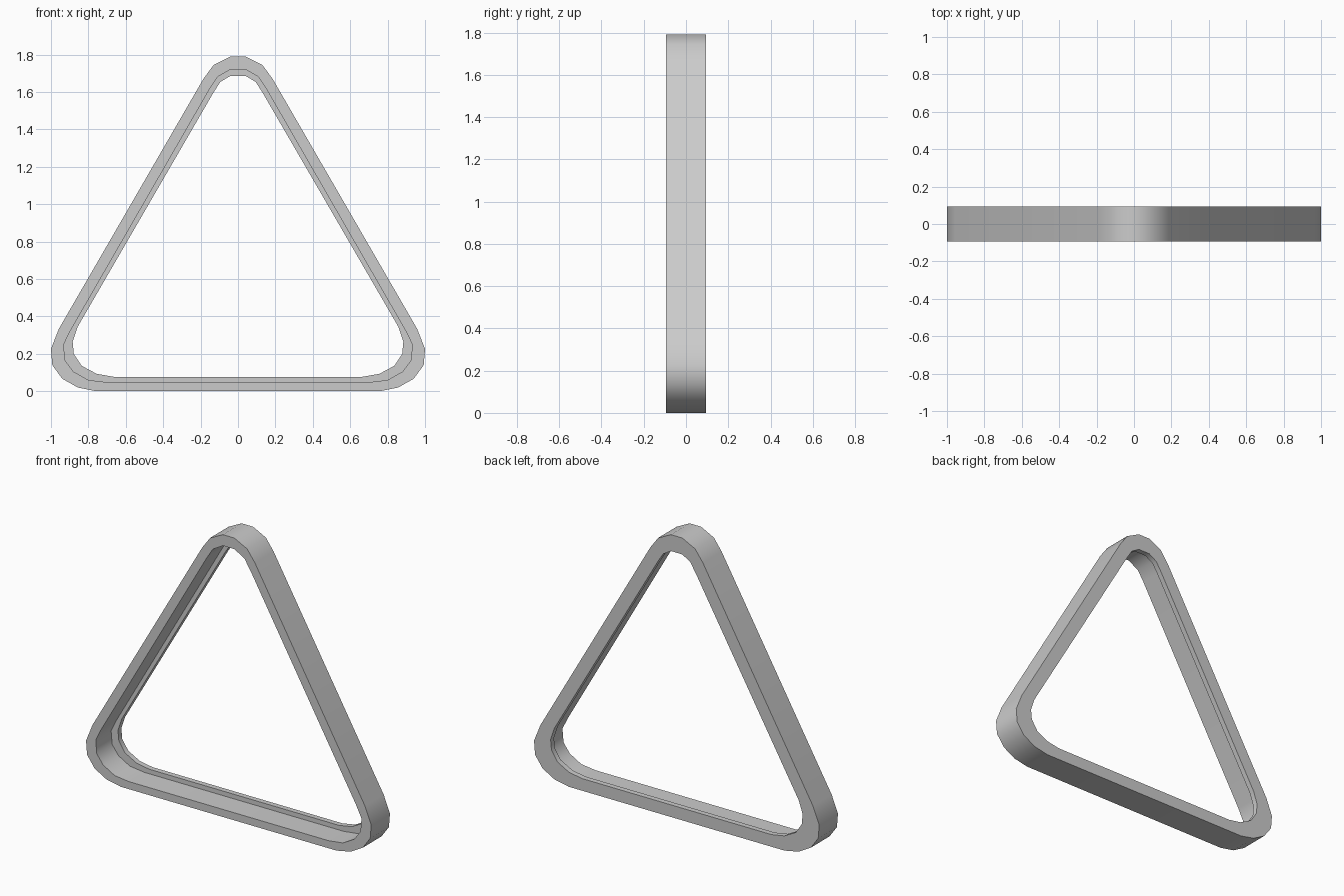
import bpy, bmesh, math

if "Cube" in bpy.data.objects:
    bpy.data.objects.remove(bpy.data.objects["Cube"])

# Right half outlines (x, z), apex down to base
OUTER = [(.04, 1.79), (.13, 1.745), (.185, 1.67), (.957, .335), (1.0, .227),
         (.993, .14), (.94, .067), (.857, .02), (.757, 0)]
MID = [(.04, 1.72), (.11, 1.68), (.152, 1.615), (.895, .325), (.932, .25),
       (.925, .165), (.88, .105), (.80, .06), (.70, .048)]
INNER = [(.04, 1.686), (.095, 1.653), (.135, 1.59), (.857, .345), (.884, .265),
         (.878, .20), (.836, .136), (.756, .093), (.665, .077)]
FRONT, STEP, BACK = -.094, .06, .094

bm = bmesh.new()


def ring(half, y):
    """Mirror a half outline into a closed loop of vertices."""
    pts = half + [(-x, z) for x, z in reversed(half)]
    return [bm.verts.new((x, y, z)) for x, z in pts]


# Stepped cross-section: outer wall, front rim, recess wall, ledge, lip, back face
rings = [ring(OUTER, BACK), ring(OUTER, FRONT), ring(MID, FRONT),
         ring(MID, STEP), ring(INNER, STEP), ring(INNER, BACK)]
for a, b in zip(rings, rings[1:] + rings[:1]):
    n = len(a)
    for i in range(n):
        j = (i + 1) % n
        bm.faces.new((a[i], a[j], b[j], b[i]))
bmesh.ops.recalc_face_normals(bm, faces=bm.faces[:])

mesh = bpy.data.meshes.new("triangle_frame")
bm.to_mesh(mesh)
bm.free()
frame = bpy.data.objects.new("triangle_frame", mesh)
bpy.context.collection.objects.link(frame)

# Smooth the rounded corners, keep the step edges crisp
bpy.context.view_layer.objects.active = frame
frame.select_set(True)
bpy.ops.object.shade_smooth_by_angle(angle=math.radians(45))
